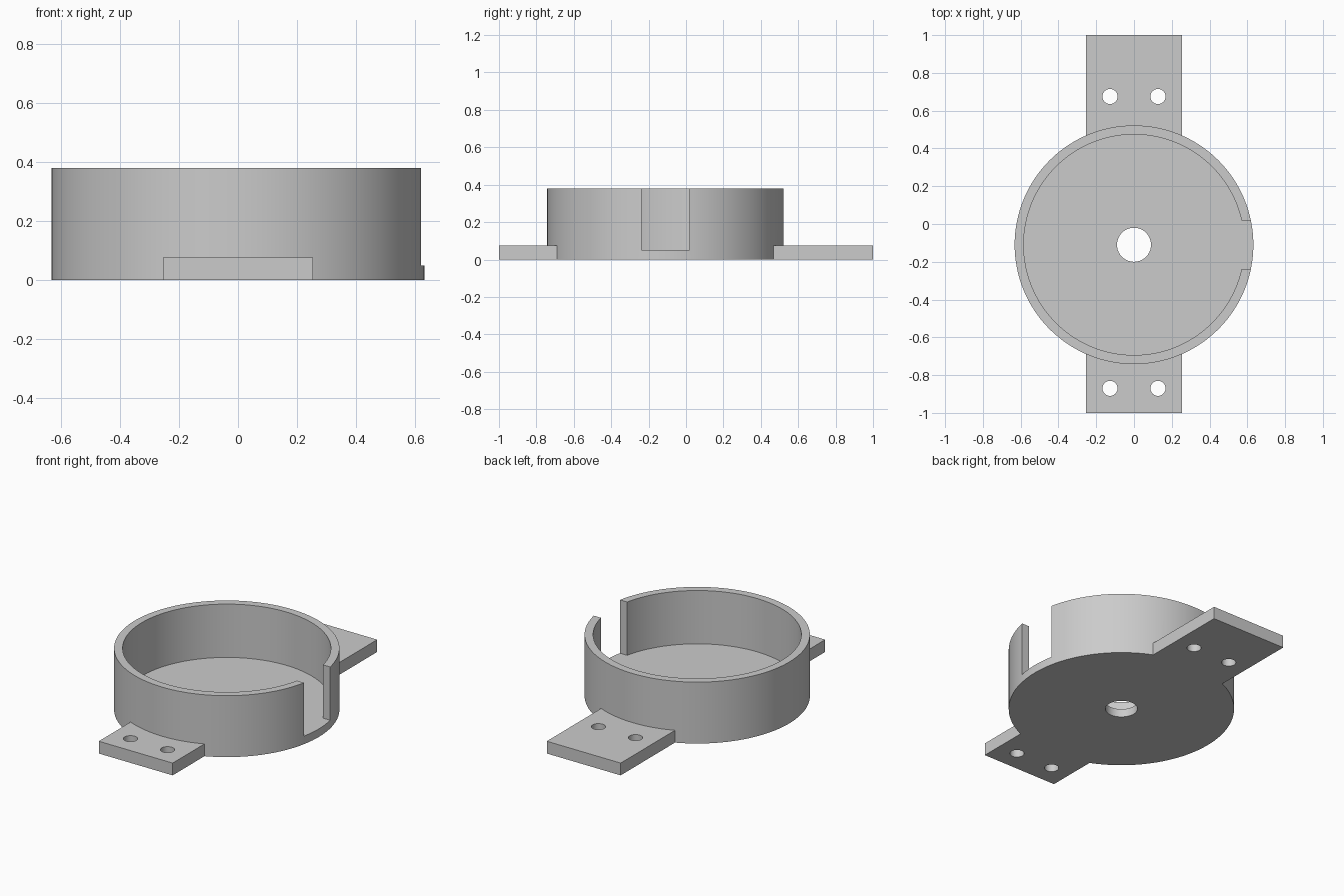
import bpy, bmesh
from math import sin, cos, pi, asin, radians

if "Cube" in bpy.data.objects:
    bpy.data.objects.remove(bpy.data.objects["Cube"], do_unlink=True)

CY = -0.11                  # centre of the round cup
R_OUT, R_IN, R_BORE = 0.632, 0.584, 0.09
FLOOR, RIM, TAB = 0.05, 0.38, 0.076
TAB_W, SLOT_W = 0.253, 0.128

grey = bpy.data.materials.new("plain grey")
grey.use_nodes = True
grey.diffuse_color = (0.6, 0.6, 0.6, 1)
grey.node_tree.nodes["Principled BSDF"].inputs["Base Color"].default_value = (0.6, 0.6, 0.6, 1)


def add_object(name, bm):
    bmesh.ops.recalc_face_normals(bm, faces=bm.faces)
    mesh = bpy.data.meshes.new(name)
    bm.to_mesh(mesh)
    bm.free()
    mesh.materials.append(grey)
    obj = bpy.data.objects.new(name, mesh)
    bpy.context.collection.objects.link(obj)
    return obj


def prism(name, outline, z0, z1):
    """Extrude a flat outline from z0 up to z1."""
    bm = bmesh.new()
    face = bm.faces.new([bm.verts.new((x, y, z0)) for x, y in outline])
    top = bmesh.ops.extrude_face_region(bm, geom=[face])["geom"]
    bmesh.ops.translate(bm, vec=(0, 0, z1 - z0),
                        verts=[v for v in top if isinstance(v, bmesh.types.BMVert)])
    return add_object(name, bm)


def lathe(name, profile, segments):
    """Revolve a closed (radius, height) profile about the cup axis."""
    bm = bmesh.new()
    rings = []
    for i in range(segments):
        a = 2 * pi * i / segments
        rings.append([bm.verts.new((r * cos(a), CY + r * sin(a), z)) for r, z in profile])
    n = len(profile)
    for i, ring in enumerate(rings):
        nxt = rings[(i + 1) % segments]
        for j in range(n):
            k = (j + 1) % n
            bm.faces.new((ring[j], nxt[j], nxt[k], ring[k]))
    return add_object(name, bm)


def circle(x, y, r, n=32):
    return [(x + r * cos(2 * pi * i / n), y + r * sin(2 * pi * i / n)) for i in range(n)]


def combine(target, tool, operation):
    """Apply a boolean and drop the tool."""
    tool.hide_render = True
    mod = target.modifiers.new(operation, 'BOOLEAN')
    mod.operation, mod.solver, mod.object = operation, 'EXACT', tool
    bpy.context.view_layer.objects.active = target
    bpy.ops.object.modifier_apply(modifier=mod.name)
    bpy.data.objects.remove(tool, do_unlink=True)


# Round cup with floor, wall and centre bore
cup = lathe("cup_bracket", [(R_BORE, 0), (R_OUT, 0), (R_OUT, RIM), (R_IN, RIM),
                            (R_IN, FLOOR), (R_BORE, FLOOR)], 128)

# Mounting tabs, rooted inside the wall thickness, each with two screw holes
root = (R_OUT + R_IN) / 2
half = asin(TAB_W / root)
for side, name, hole_y in ((1, "back_tab", 0.675), (-1, "front_tab", -0.87)):
    arc = [(root * sin(a), CY + side * root * cos(a))
           for a in (half * (i / 8 - 1) for i in range(17))]
    tab = prism(name, arc + [(TAB_W, side), (-TAB_W, side)], 0, TAB)
    for x in (-0.127, 0.127):
        combine(tab, prism("screw_hole", circle(x, hole_y, 0.04), -0.1, 0.2), 'DIFFERENCE')
    combine(cup, tab, 'UNION')

# Slot through the wall on the left side, down to the floor
slot = [(0.4, CY - SLOT_W), (0.8, CY - SLOT_W), (0.8, CY + SLOT_W), (0.4, CY + SLOT_W)]
combine(cup, prism("wall_slot", slot, FLOOR, 0.6), 'DIFFERENCE')

bpy.ops.object.select_all(action='DESELECT')
cup.select_set(True)
bpy.context.view_layer.objects.active = cup
bpy.ops.object.shade_smooth_by_angle(angle=radians(30))
